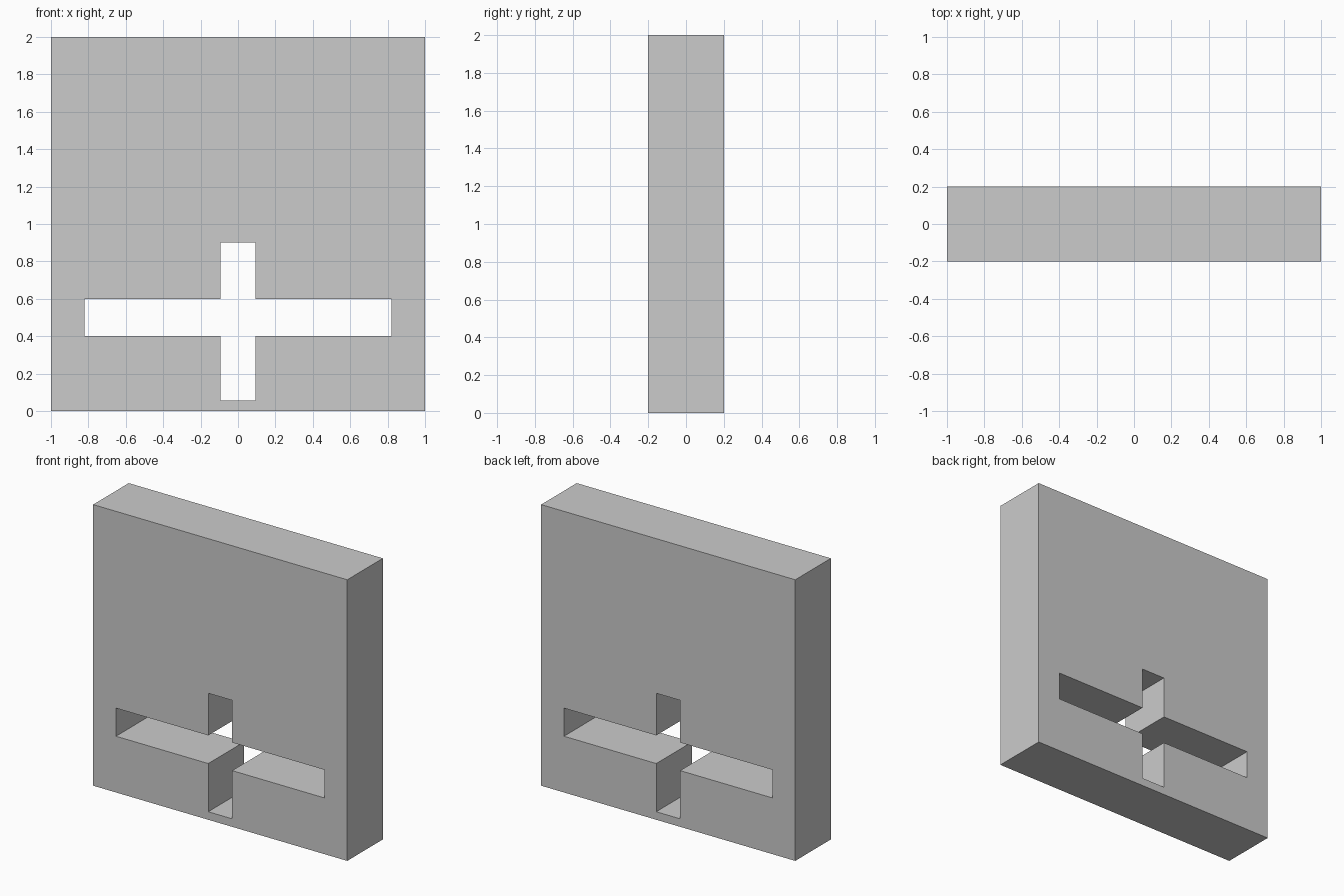
import bpy, bmesh

if "Cube" in bpy.data.objects:
    bpy.data.objects.remove(bpy.data.objects["Cube"])

HALF_DEPTH = 0.2
xs = [-1, -0.82, -0.094, 0.094, 0.82, 1]
zs = [0, 0.057, 0.4, 0.6, 0.9, 2]

def in_cross(x, z):
    upright = abs(x) < 0.094 and 0.057 < z < 0.9
    bar = abs(x) < 0.82 and 0.4 < z < 0.6
    return upright or bar

# Front face of the slab, laid out as a grid that skips the cross opening
bm = bmesh.new()
for x0, x1 in zip(xs, xs[1:]):
    for z0, z1 in zip(zs, zs[1:]):
        if not in_cross((x0 + x1) / 2, (z0 + z1) / 2):
            bm.faces.new([bm.verts.new((x, -HALF_DEPTH, z))
                          for x, z in ((x0, z0), (x1, z0), (x1, z1), (x0, z1))])
bmesh.ops.remove_doubles(bm, verts=bm.verts, dist=1e-5)

# Thickness, keeping the front face and the walls of the opening
ext = bmesh.ops.extrude_face_region(bm, geom=bm.faces[:], use_keep_orig=True)
bmesh.ops.translate(bm, vec=(0, 2 * HALF_DEPTH, 0),
                    verts=[g for g in ext["geom"] if isinstance(g, bmesh.types.BMVert)])
bmesh.ops.recalc_face_normals(bm, faces=bm.faces)

mesh = bpy.data.meshes.new("wall_slab")
bm.to_mesh(mesh)
bm.free()
bpy.context.collection.objects.link(bpy.data.objects.new("wall_slab", mesh))
